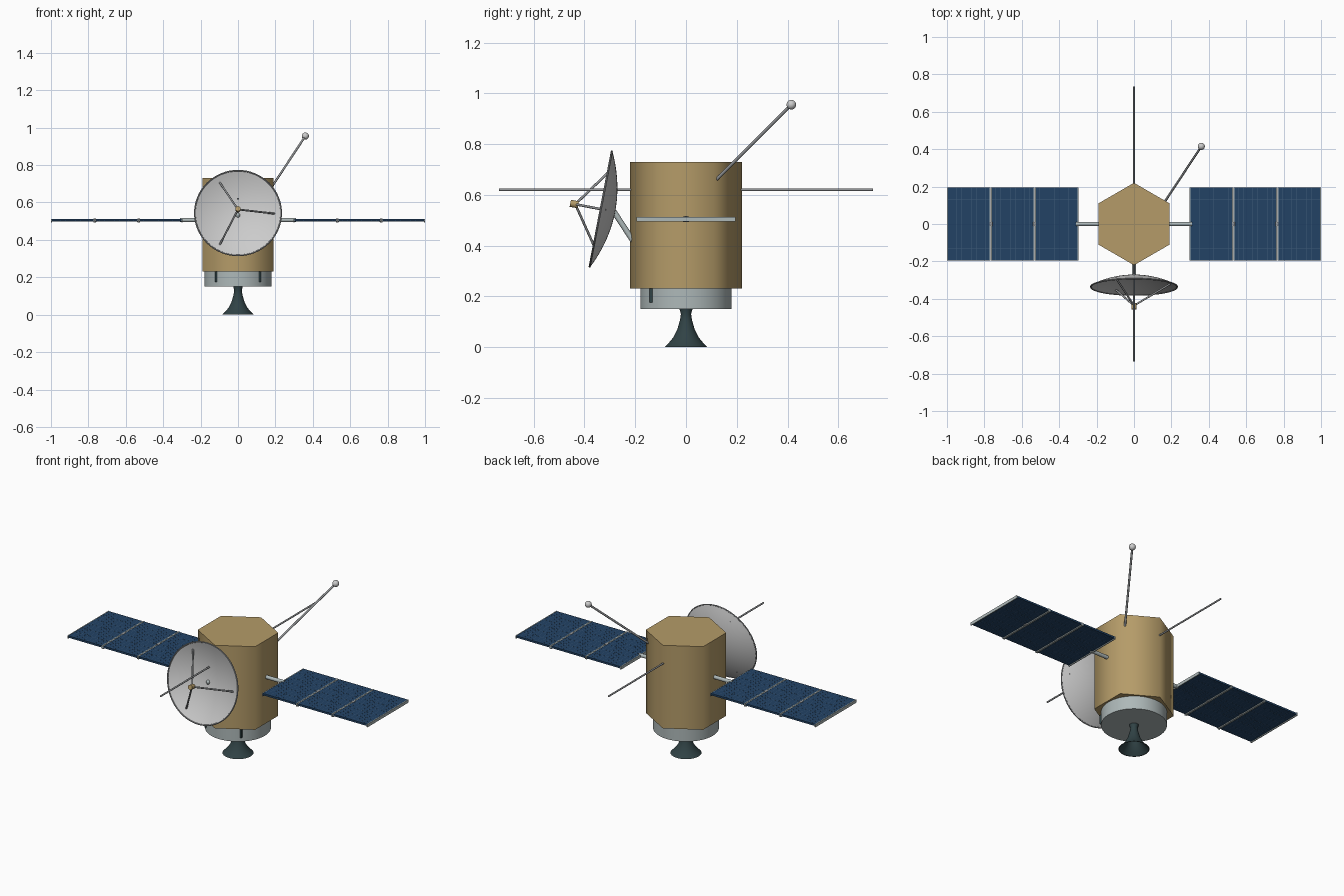
import bpy, bmesh, math
from mathutils import Vector, Matrix

if "Cube" in bpy.data.objects:
    bpy.data.objects.remove(bpy.data.objects["Cube"])


def material(name, rgb):
    m = bpy.data.materials.new(name)
    m.diffuse_color = (*rgb, 1)
    m.use_nodes = True
    m.node_tree.nodes["Principled BSDF"].inputs["Base Color"].default_value = m.diffuse_color
    return m


TAN = material("tan_foil", (0.46, 0.33, 0.14))
DARK = material("dark_metal", (0.03, 0.055, 0.06))
BLUE = material("solar_blue", (0.016, 0.055, 0.13))
LINE = material("cell_line", (0.05, 0.11, 0.2))
PALE = material("pale_metal", (0.42, 0.48, 0.48))
WHITE = material("dish_white", (0.65, 0.65, 0.62))
GREY = material("rod_grey", (0.3, 0.31, 0.32))


def make(name, bm, mat, angle=None):
    bmesh.ops.recalc_face_normals(bm, faces=bm.faces)
    me = bpy.data.meshes.new(name)
    bm.to_mesh(me)
    bm.free()
    ob = bpy.data.objects.new(name, me)
    bpy.context.collection.objects.link(ob)
    me.materials.append(mat)
    if angle:
        bpy.ops.object.select_all(action='DESELECT')
        ob.select_set(True)
        bpy.context.view_layer.objects.active = ob
        bpy.ops.object.shade_smooth_by_angle(angle=math.radians(angle))
    return ob


def rod(name, a, b, r, mat, sides=12):
    a, b = Vector(a), Vector(b)
    d = b - a
    rot = d.to_track_quat('Z', 'Y').to_matrix().to_4x4()
    bm = bmesh.new()
    bmesh.ops.create_cone(bm, cap_ends=True, segments=sides, radius1=r, radius2=r,
                          depth=d.length, matrix=Matrix.Translation((a + b) / 2) @ rot)
    return make(name, bm, mat, 40)


def add_box(bm, lo, hi):
    lo, hi = Vector(lo), Vector(hi)
    bmesh.ops.create_cube(bm, size=1, matrix=Matrix.Translation((lo + hi) / 2)
                          @ Matrix.Diagonal((*(hi - lo), 1)))


def ball(name, c, r, mat):
    bm = bmesh.new()
    bmesh.ops.create_uvsphere(bm, u_segments=20, v_segments=12, radius=r,
                              matrix=Matrix.Translation(c))
    return make(name, bm, mat, 60)


def lathe(name, profile, mat, matrix=Matrix(), sides=48):
    bm = bmesh.new()
    vs = [bm.verts.new((r, 0, z)) for r, z in profile]
    es = [bm.edges.new(p) for p in zip(vs, vs[1:])]
    bmesh.ops.spin(bm, geom=vs + es, cent=(0, 0, 0), axis=(0, 0, 1),
                   angle=2 * math.pi, steps=sides, use_merge=True)
    bmesh.ops.remove_doubles(bm, verts=bm.verts, dist=1e-5)
    bm.transform(matrix)
    return make(name, bm, mat, 40)


# Hexagonal body with corners on the y axis
bm = bmesh.new()
bmesh.ops.create_cone(bm, cap_ends=True, segments=6, radius1=0.22, radius2=0.22, depth=0.5)
ys = max(bm.verts, key=lambda v: v.co.y).co.y
turn = 0 if ys > 0.219 else math.pi / 6
bm.transform(Matrix.Translation((0, 0, 0.48)) @ Matrix.Rotation(turn, 4, 'Z'))
make("body", bm, TAN, 65)

# Lower ring, its two front slots and the engine bell
rod("lower_ring", (0, 0, 0.15), (0, 0, 0.235), 0.18, PALE, 48)
for s, side in ((-1, "left"), (1, "right")):
    bm = bmesh.new()
    add_box(bm, (s * 0.118 - 0.005, -0.144, 0.175), (s * 0.118 + 0.005, -0.132, 0.232))
    make("ring_strut_" + side, bm, DARK)
lathe("engine_bell", [(0.026, 0.152), (0.02, 0.13), (0.024, 0.105), (0.034, 0.07),
                      (0.05, 0.038), (0.07, 0.014), (0.085, 0), (0.081, 0),
                      (0.066, 0.015), (0.046, 0.038), (0.03, 0.07), (0.018, 0.105), (0, 0.12)], DARK)

# Solar wings: three panels a side, with cross bars, cell lines and hinges
START, STEP = 0.296, 0.2347
for s, side in ((-1, "left"), (1, "right")):
    rod("wing_arm_" + side, (s * 0.17, 0, 0.506), (s * 0.31, 0, 0.506), 0.011, PALE, 16)
    cells, bars, lines = bmesh.new(), bmesh.new(), bmesh.new()
    for i in range(3):
        x0, x1 = START + i * STEP + 0.001, START + (i + 1) * STEP - 0.001
        add_box(cells, (x0 + 0.004, -0.194, 0.5), (x1 - 0.004, 0.194, 0.511))
        for xa in (x0, x1 - 0.005):
            add_box(bars, (xa, -0.196, 0.494), (xa + 0.005, 0.196, 0.512))
        for k in range(1, 9):
            x = x0 + (x1 - x0) * k / 9
            add_box(lines, (x - 0.0007, -0.194, 0.4997), (x + 0.0007, 0.194, 0.5113))
        for k in range(1, 6):
            y = -0.194 + 0.388 * k / 6
            add_box(lines, (x0 + 0.004, y - 0.0007, 0.4996), (x1 - 0.004, y + 0.0007, 0.5114))
        if i:
            x = s * (START + i * STEP)
            rod(f"wing_hinge_{side}_{i}", (x, -0.012, 0.504), (x, 0.012, 0.504), 0.011, GREY)
    for nm, b, m in (("solar_cells_", cells, BLUE), ("wing_bars_", bars, PALE),
                     ("cell_lines_", lines, LINE)):
        b.transform(Matrix.Diagonal((s, 1, 1, 1)))
        make(nm + side, b, m)

# Long whip antennas fore and aft
for s, nm in ((-1, "front"), (1, "back")):
    rod("whip_antenna_" + nm, (0, s * 0.18, 0.62), (0, s * 0.736, 0.62), 0.005, GREY)

# Slanted boom with a ball tip
rod("sensor_boom", (0.152, 0.1, 0.64), (0.36, 0.415, 0.955), 0.006, GREY)
ball("sensor_ball", (0.36, 0.415, 0.955), 0.019, WHITE)

# Dish, tilted up; local z is the facing direction, origin at rim centre
R, DEPTH = 0.231, 0.055
n = Vector((0, -0.982, 0.189)).normalized()
x_axis = Vector((1, 0, 0))
y_axis = n.cross(x_axis)
frame = Matrix((x_axis, y_axis, n)).transposed().to_4x4()
frame.translation = (0, -0.338, 0.544)


def bowl(r):
    return DEPTH * ((r / R) ** 2 - 1)


inner = [(R * k / 12, bowl(R * k / 12)) for k in range(13)]
outer = [(r, z - 0.005) for r, z in reversed(inner)]
lathe("dish", inner + outer, WHITE, frame, 64)
lathe("dish_rim", [(R + 0.004 * math.cos(a), -0.002 + 0.004 * math.sin(a))
                   for a in [k * math.pi / 4 for k in range(9)]], GREY, frame, 64)

# Feed with three struts, and the mount behind the dish
rod("dish_feed", frame @ Vector((0, 0, 0.088)), frame @ Vector((0, 0, 0.12)), 0.014, TAN, 16)
for k in range(3):
    a = k * 2 * math.pi / 3
    foot = frame @ Vector((0.195 * math.cos(a), 0.195 * math.sin(a), bowl(0.195) - 0.003))
    rod(f"feed_strut_{k + 1}", foot, frame @ Vector((0, 0, 0.1)), 0.005, GREY)
hub = frame @ Vector((0, 0, -DEPTH))
rod("dish_mount", hub, (0, -0.19, 0.39), 0.011, PALE, 16)
ball("dish_hub", hub, 0.011, PALE)
